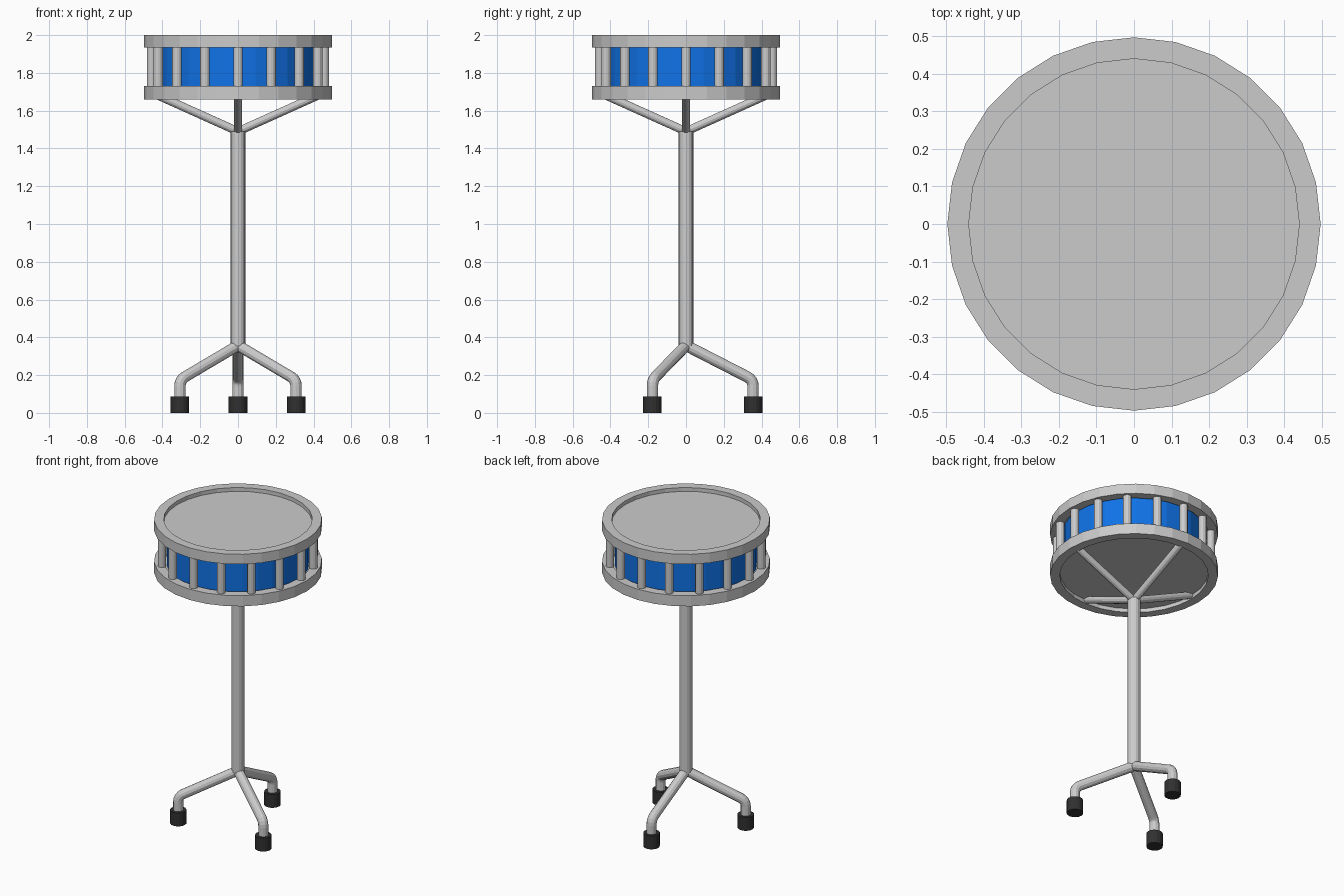
import bpy, bmesh
from math import sin, cos, pi, radians
from mathutils import Vector

if "Cube" in bpy.data.objects:
    bpy.data.objects.remove(bpy.data.objects["Cube"])


def material(name, rgb):
    m = bpy.data.materials.new(name)
    m.diffuse_color = (*rgb, 1)
    m.use_nodes = True
    m.node_tree.nodes["Principled BSDF"].inputs["Base Color"].default_value = m.diffuse_color
    return m


BLUE = material("blue_shell", (0.005, 0.17, 0.8))
BLACK = material("black_rubber", (0.03, 0.03, 0.03))


def lathe(name, profile, sides, loc=(0, 0, 0), mat=None, closed=False):
    """Revolve (radius, z) points; open profiles get end caps."""
    bm = bmesh.new()
    rings = [[bm.verts.new((r * cos(2 * pi * i / sides), r * sin(2 * pi * i / sides), z))
              for i in range(sides)] for r, z in profile]
    pairs = list(zip(rings, rings[1:]))
    if closed:
        pairs.append((rings[-1], rings[0]))
    else:
        bm.faces.new(rings[0])
        bm.faces.new(rings[-1])
    for a, b in pairs:
        for i in range(sides):
            j = (i + 1) % sides
            bm.faces.new((a[i], a[j], b[j], b[i]))
    bmesh.ops.recalc_face_normals(bm, faces=bm.faces[:])
    me = bpy.data.meshes.new(name)
    bm.to_mesh(me)
    bm.free()
    if mat:
        me.materials.append(mat)
    ob = bpy.data.objects.new(name, me)
    ob.location = loc
    bpy.context.collection.objects.link(ob)
    return ob


def tube(name, points, radius):
    """Round bar along a path of points."""
    cu = bpy.data.curves.new(name, 'CURVE')
    cu.dimensions = '3D'
    cu.bevel_depth = radius
    cu.bevel_resolution = 4
    cu.use_fill_caps = True
    sp = cu.splines.new('POLY')
    sp.points.add(len(points) - 1)
    for p, co in zip(sp.points, points):
        p.co = (*co, 1)
    sp.use_smooth = False
    ob = bpy.data.objects.new(name, cu)
    bpy.context.collection.objects.link(ob)
    return ob


def radial(path, angle):
    """Turn (distance, z) points into 3D points at an angle about z."""
    return [(r * cos(angle), r * sin(angle), z) for r, z in path]


# Drum shell, heads and rims
lathe("drum_shell", [(0.42, 1.70), (0.42, 1.96)], 28, mat=BLUE)
lathe("top_head", [(0.445, 1.955), (0.445, 1.975)], 28)
lathe("bottom_head", [(0.445, 1.685), (0.445, 1.705)], 28)
for name, z0, z1 in (("top_rim", 1.935, 2.0), ("bottom_rim", 1.66, 1.73)):
    lathe(name, [(0.44, z0), (0.497, z0), (0.497, z1), (0.44, z1)], 28, closed=True)

# Tension rods around the shell
for i in range(16):
    a = 2 * pi * i / 16
    lathe(f"tension_rod_{i + 1}", [(0.025, 1.72), (0.025, 1.945)], 12,
          (0.457 * cos(a), 0.457 * sin(a), 0))

# Stand pole and the four cradle arms
lathe("stand_pole", [(0.039, 0.355), (0.039, 1.49)], 16)
for i in range(4):
    tube(f"cradle_arm_{i + 1}", radial([(0, 1.49), (0.445, 1.69)], i * pi / 2), 0.022)

# Three bent legs with rubber feet
start, corner, end = Vector((0, 0.357)), Vector((0.355, 0.175)), Vector((0.355, 0.06))
a = corner + (start - corner).normalized() * 0.035
b = corner + (end - corner).normalized() * 0.035
bend = [a * (1 - t) ** 2 + corner * 2 * t * (1 - t) + b * t * t
        for t in (0, 0.25, 0.5, 0.75, 1)]
for i in range(3):
    ang = radians(90 + 120 * i)
    tube(f"leg_{i + 1}", radial([start, *bend, end], ang), 0.03)
    lathe(f"foot_{i + 1}", [(0.049, 0), (0.049, 0.087)], 16,
          (0.355 * cos(ang), 0.355 * sin(ang), 0), BLACK)
